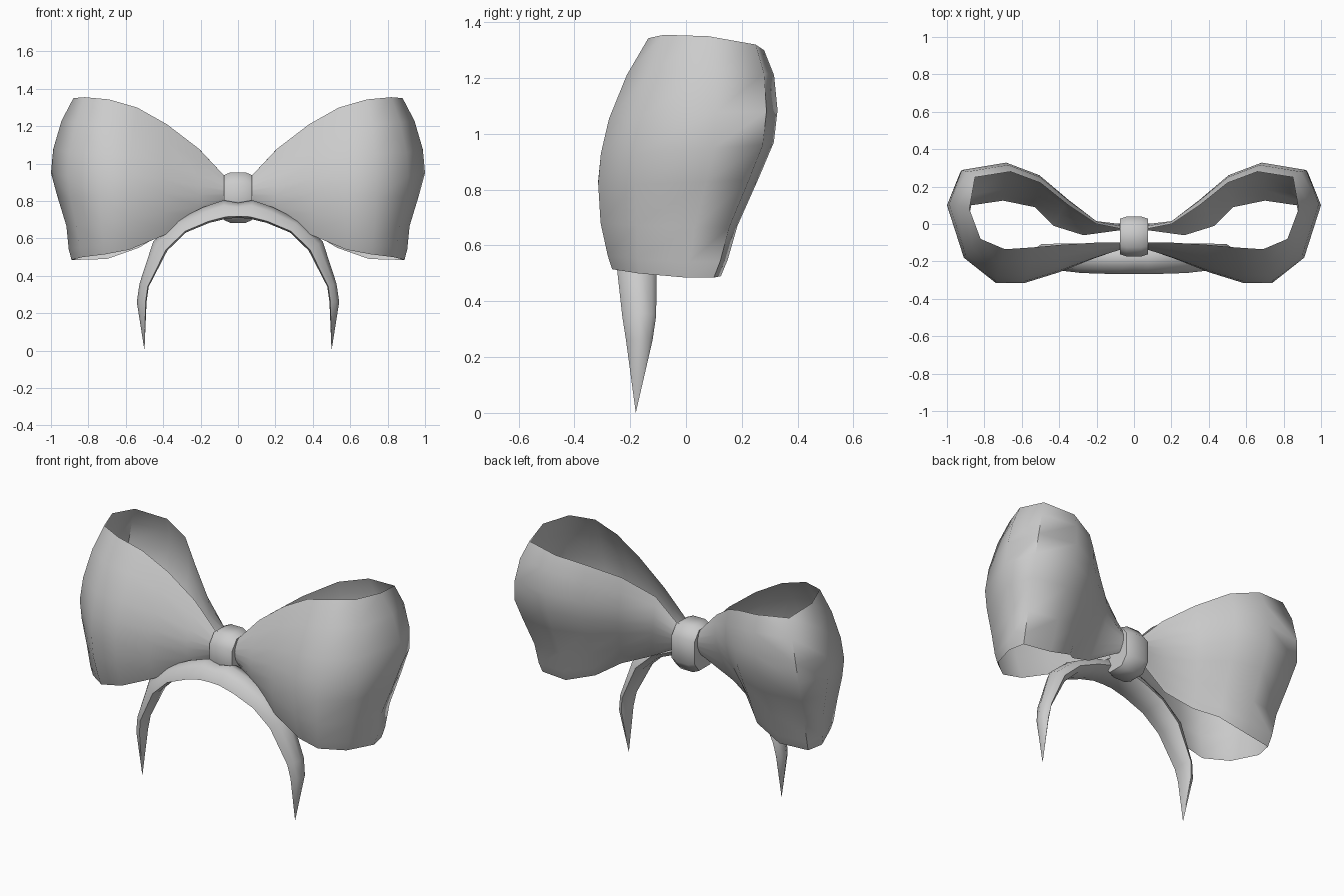
import bpy, bmesh, math
from mathutils import Vector

if "Cube" in bpy.data.objects:
    bpy.data.objects.remove(bpy.data.objects["Cube"])

grey = bpy.data.materials.new("light grey")
grey.diffuse_color = (0.6, 0.6, 0.6, 1)
grey.use_nodes = True
grey.node_tree.nodes["Principled BSDF"].inputs["Base Color"].default_value = grey.diffuse_color


def loft(name, sections, closed, caps=False, mirror=False, angle=60):
    """Skin a list of cross-sections with quads."""
    bm = bmesh.new()
    rings = [[bm.verts.new(p) for p in s] for s in sections]
    n = len(rings[0])
    for a, b in zip(rings, rings[1:]):
        for i in range(n if closed else n - 1):
            j = (i + 1) % n
            bm.faces.new((a[i], a[j], b[j], b[i]))
    if caps:
        bm.faces.new(rings[0])
        bm.faces.new(rings[-1])
    bmesh.ops.remove_doubles(bm, verts=bm.verts, dist=0.0005)
    bmesh.ops.recalc_face_normals(bm, faces=bm.faces)
    mesh = bpy.data.meshes.new(name)
    bm.to_mesh(mesh)
    bm.free()
    obj = bpy.data.objects.new(name, mesh)
    bpy.context.collection.objects.link(obj)
    mesh.materials.append(grey)
    if mirror:
        obj.modifiers.new("mirror", 'MIRROR')
    bpy.ops.object.select_all(action='DESELECT')
    obj.select_set(True)
    bpy.context.view_layer.objects.active = obj
    bpy.ops.object.shade_smooth_by_angle(angle=math.radians(angle))
    return obj


# Bow loop: three rims running from the knot, round the outer end and back
bottom = [(.05, -.10, .80), (.21, -.15, .705), (.40, -.22, .615), (.58, -.26, .54),
          (.71, -.265, .515), (.83, -.17, .50), (.89, .0, .485), (.87, .10, .485),
          (.70, .125, .49), (.53, .09, .55), (.43, -.01, .61), (.27, -.06, .675), (.05, -.03, .80)]
middle = [(.05, -.13, .86), (.21, -.18, .88), (.40, -.25, .92), (.58, -.305, .93),
          (.74, -.305, .93), (.91, -.18, .93), (1.0, .10, .95), (.93, .275, .96),
          (.69, .315, .97), (.51, .25, .95), (.36, .12, .92), (.21, .01, .90), (.05, .0, .86)]
top = [(.05, -.10, .91), (.21, -.10, 1.08), (.38, -.11, 1.21), (.54, -.125, 1.30),
       (.69, -.135, 1.343), (.82, -.08, 1.355), (.88, .08, 1.35), (.85, .25, 1.32),
       (.66, .28, 1.30), (.50, .22, 1.26), (.35, .10, 1.18), (.20, .0, 1.07), (.05, -.03, .91)]


def bulge(b, m, t, pinch):
    """Smooth curve through bottom, middle and top, drawn in near the bottom by pinch."""
    b, m, t = Vector(b), Vector(m), Vector(t)
    out = []
    for u, p in ((0, 0), (.06, .4), (.2, .6), (.37, .25), (.5, 0), (.65, 0), (.84, 0), (1, 0)):
        arch = (m - (b + t) / 2) * 4 * u * (1 - u)
        out.append(b.lerp(t, u) + arch * (1 - p * pinch))
    return out


pinches = [0, 0, 0, 0, 0, .5, 1, 1, 1, .8, .3, 0, 0]
loft("bow_loops", [bulge(*p) for p in zip(bottom, middle, top, pinches)], False, mirror=True)

# Knot: rounded oblong wrapped across the middle of the bow
knot = []
for x, s in ((-.075, .87), (-.04, .98), (.04, .98), (.075, .87)):
    ring = []
    for i in range(8):
        a = math.tau * (i + .5) / 8
        c, d = math.cos(a), math.sin(a)
        y = math.copysign(abs(c) ** .7, c) * .115
        z = math.copysign(abs(d) ** .7, d) * .146
        ring.append((x, -.067 + y * s, .818 + z * s))
    knot.append(ring)
loft("knot", knot, True, caps=True, angle=60)

# Headband: arch of (x, z, half thickness, front y, back y), tapering to a point
half = [(.50, .0, .0, -.18, -.18), (.515, .26, .026, -.215, -.12),
        (.502, .35, .026, -.228, -.107), (.415, .56, .045, -.25, -.105),
        (.30, .665, .04, -.262, -.105), (.17, .725, .045, -.266, -.105),
        (.07, .755, .05, -.266, -.105)]
arch = [(-h[0],) + h[1:] for h in half] + [(0, .75, .04, -.266, -.105)] + half[::-1]
band = []
for i, (x, z, h, y0, y1) in enumerate(arch):
    p, q = arch[max(i - 1, 0)], arch[min(i + 1, len(arch) - 1)]
    n = Vector((p[1] - q[1], 0, q[0] - p[0])).normalized()
    cy, w = (y0 + y1) / 2, (y1 - y0) / 2
    band.append([Vector((x, cy + w * c, z)) + n * h * d for c, d in
                 ((-1, -.8), (-.7, .4), (0, 1), (.75, .6), (1, -.3), (.6, -.9), (-.4, -1))])
loft("headband", band, True, angle=60)
